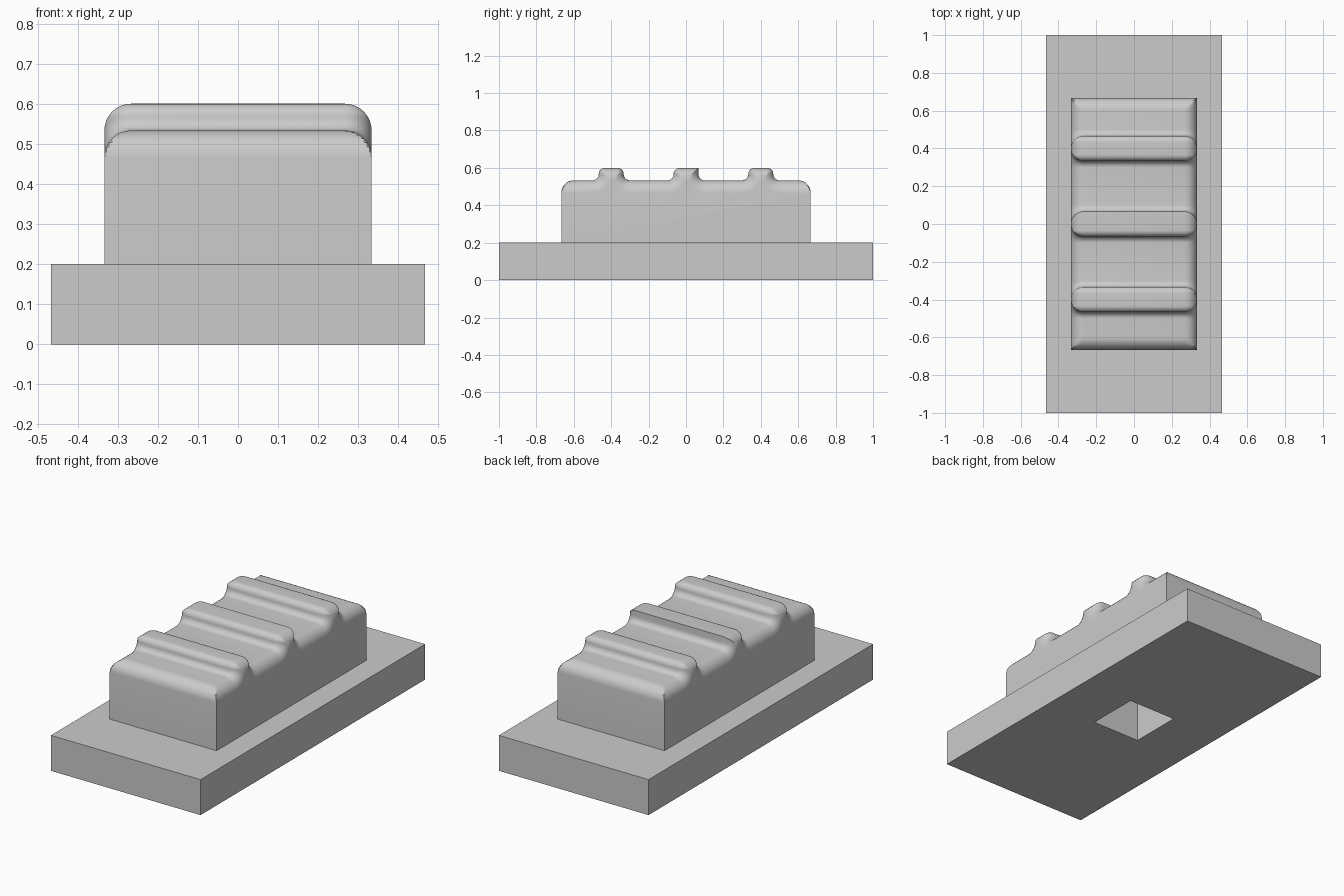
import bpy, bmesh
from math import sin, cos, acos, pi, sqrt, radians

if "Cube" in bpy.data.objects:
    bpy.data.objects.remove(bpy.data.objects["Cube"])

U = 1 / 15                      # design unit
HALF_X, HALF_Y = 5 * U, 10 * U  # grip footprint
R = U                           # edge rounding
F = U / 2                       # ridge fillet
BASE_TOP, DECK = 3 * U, 8 * U
STEPS = 8

grey = bpy.data.materials.new("light_grey")
grey.use_nodes = True
colour = (0.6, 0.6, 0.6, 1)
grey.diffuse_color = colour
grey.node_tree.nodes["Principled BSDF"].inputs["Base Color"].default_value = colour


def finish(name, bm):
    bmesh.ops.remove_doubles(bm, verts=bm.verts, dist=0.0002)
    bmesh.ops.recalc_face_normals(bm, faces=bm.faces)
    mesh = bpy.data.meshes.new(name)
    bm.to_mesh(mesh)
    bm.free()
    mesh.materials.append(grey)
    obj = bpy.data.objects.new(name, mesh)
    bpy.context.collection.objects.link(obj)
    return obj


def box(name, size, z0):
    bm = bmesh.new()
    bmesh.ops.create_cube(bm, size=1)
    for v in bm.verts:
        v.co = (v.co.x * size[0], v.co.y * size[1], z0 + (v.co.z + 0.5) * size[2])
    return finish(name, bm)


def ridge_half(inset, sharp):
    """Points from ridge centre out to the deck, shrunk by inset."""
    mid, arc = DECK + F, F + inset
    top = acos(max(0, (inset - F) / arc))
    lip = max(0, F - inset)
    foot = [(2 * F + F - arc * sin(top * (1 - i / STEPS)),
             mid - arc * cos(top * (1 - i / STEPS))) for i in range(STEPS + 1)]
    if lip == 0:
        crest = [foot[0]] * (STEPS + 1)
    elif sharp:
        crest = [(F + lip, mid + lip)] * (STEPS + 1)
    else:
        crest = [(F + lip * sin(pi / 2 * i / STEPS),
                  mid + lip * cos(pi / 2 * i / STEPS)) for i in range(STEPS + 1)]
    return crest + foot


def grip_section(inset):
    """Lengthwise outline of the grip for one slice."""
    ends = []
    for i in range(STEPS + 1):
        b = pi / 2 * i / STEPS
        ends.append((HALF_Y - R + R * sin(b), min(DECK - inset, DECK - R + R * cos(b))))
    ends.append((HALF_Y, BASE_TOP))
    pts = [(-y, z) for y, z in reversed(ends)]
    for centre in (-6 * U, 0, 6 * U):
        front, back = ridge_half(inset, False), ridge_half(inset, centre == 0)
        pts += [(centre - y, z) for y, z in reversed(front)]
        pts += [(centre + y, z) for y, z in back]
    return pts + ends


# Ridged grip: slices across x, rounded over towards both sides
bm = bmesh.new()
angles = [pi / 2 * i / STEPS for i in range(STEPS + 1)]
slices = [(-1, a) for a in reversed(angles)] + [(1, a) for a in angles]
rows = []
for side, a in slices:
    x = side * (HALF_X - R + R * sin(a))
    rows.append([bm.verts.new((x, y, z)) for y, z in grip_section(R * (1 - cos(a)))])
for r0, r1 in zip(rows, rows[1:]):
    n = len(r0)
    for i in range(n):
        j = (i + 1) % n
        bm.faces.new((r0[i], r0[j], r1[j], r1[i]))
bm.faces.new(rows[0])
bm.faces.new(rows[-1])
grip = finish("ridged_grip", bm)

base = box("base_plate", (14 * U, 2, BASE_TOP), 0)

# Square stem socket, cut up through the base into the grip
cutter = box("socket_cutter", (0.3, 0.3, 0.5), -0.1)
cutter.hide_render = True
for obj in (base, grip):
    bpy.ops.object.select_all(action='DESELECT')
    obj.select_set(True)
    bpy.context.view_layer.objects.active = obj
    cut = obj.modifiers.new("socket", 'BOOLEAN')
    cut.operation, cut.solver, cut.object = 'DIFFERENCE', 'EXACT', cutter
    bpy.ops.object.modifier_apply(modifier=cut.name)
bpy.data.objects.remove(cutter)

bpy.ops.object.select_all(action='DESELECT')
grip.select_set(True)
bpy.context.view_layer.objects.active = grip
bpy.ops.object.shade_smooth_by_angle(angle=radians(30))
